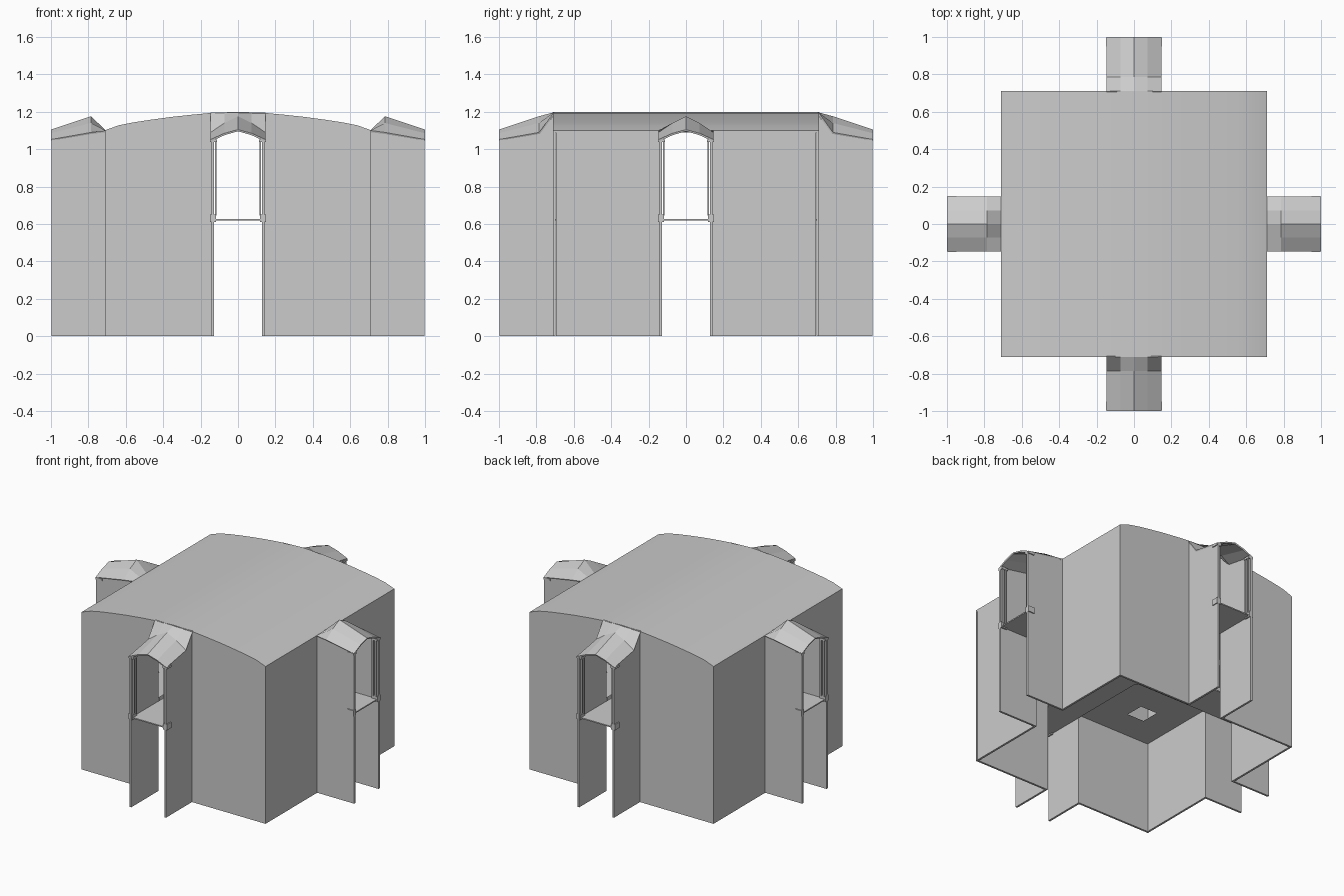
import bpy, bmesh, math
from mathutils import Matrix

if "Cube" in bpy.data.objects:
    bpy.data.objects.remove(bpy.data.objects["Cube"])

mat = bpy.data.materials.new("plain grey")
mat.diffuse_color = (0.6, 0.6, 0.6, 1)
mat.use_nodes = True
mat.node_tree.nodes["Principled BSDF"].inputs["Base Color"].default_value = mat.diffuse_color

H = 0.712      # half width of the main block
G = 0.142      # half width of each passage
T = 0.014      # wall thickness
FLOOR = 0.62   # raised floor height


def finish(name, bm, turn=0, smooth=False):
    bm.transform(Matrix.Rotation(turn * math.pi / 2, 4, 'Z'))
    me = bpy.data.meshes.new(name)
    bm.to_mesh(me)
    bm.free()
    me.materials.append(mat)
    ob = bpy.data.objects.new(name, me)
    bpy.context.collection.objects.link(ob)
    if smooth:
        bpy.context.view_layer.objects.active = ob
        ob.select_set(True)
        bpy.ops.object.shade_smooth_by_angle(angle=math.radians(20))
        ob.select_set(False)
    return ob


def prism(name, pts, a, b, axis, turn=0, smooth=False):
    """Extrude a profile from a to b along x (profile y,z) or y (profile x,z)."""
    bm = bmesh.new()
    place = (lambda p, t: (t, p[0], p[1])) if axis == 'x' else (lambda p, t: (p[0], t, p[1]))
    lo = [bm.verts.new(place(p, a)) for p in pts]
    hi = [bm.verts.new(place(p, b)) for p in pts]
    n = len(pts)
    bm.faces.new(lo)
    bm.faces.new(hi)
    for i in range(n):
        j = (i + 1) % n
        bm.faces.new((lo[i], lo[j], hi[j], hi[i]))
    bmesh.ops.recalc_face_normals(bm, faces=bm.faces)
    return finish(name, bm, turn, smooth)


def box(name, x, y, z, turn=0):
    return prism(name, [(x[0], z[0]), (x[1], z[0]), (x[1], z[1]), (x[0], z[1])],
                 y[0], y[1], 'y', turn)


# Curved main roof, extruded front to back
half = [(G, 1.194), (0.25, 1.184), (0.36, 1.172), (0.47, 1.157),
        (0.56, 1.143), (0.64, 1.127), (H, 1.101)]
top = [(-x, z) for x, z in reversed(half)] + [(0, 1.2)] + half
prism("main_roof", top + [(x, z - 0.012) for x, z in reversed(top)], -H, H, 'y', smooth=True)

# Front and back walls follow the roof curve, side walls are plain
for s in (-1, 1):
    for d in (-1, 1):
        pts = [(s * G, 0), (s * H, 0)] + [(s * x, z - 0.006) for x, z in reversed(half)]
        prism("end_wall", pts, d * (H - T), d * H, 'y')
        box("side_wall", sorted((s * (H - T), s * H)), sorted((d * G, d * (H - T - 0.004))), (0, 1.1))

# Projecting bays on all four sides
for k in range(4):
    edge = 1.197 if k % 2 == 0 else 1.1
    # Bay roof: gable sections that blend into the main roof edge
    bm = bmesh.new()
    xs = (-0.146, -0.073, 0, 0.073, 0.146)
    sections = [(1.0, (1.052, 1.085, 1.105)),
                (0.785, (1.09, 1.14, 1.176)),
                (H - 0.004, (edge, edge, edge))]
    rows = []
    for y, (e, m, r) in sections:
        rows.append([bm.verts.new((x, y, z)) for x, z in zip(xs, (e, m, r, m, e))])
    for r0, r1 in zip(rows, rows[1:]):
        for i in range(4):
            bm.faces.new((r0[i], r1[i], r1[i + 1], r0[i + 1]))
    bmesh.ops.recalc_face_normals(bm, faces=bm.faces)
    if sum(f.normal.z for f in bm.faces) < 0:
        bmesh.ops.reverse_faces(bm, faces=bm.faces)
    roof = finish("bay_roof", bm, k)
    sol = roof.modifiers.new("thickness", 'SOLIDIFY')
    sol.thickness = 0.01
    sol.offset = -1

    # Bay floor
    box("bay_floor", (-G + T, G - T), (G, 0.99), (FLOOR, FLOOR + 0.008), k)

    for s in (-1, 1):
        # Bay side wall
        prism("bay_wall", [(H - T, 0), (0.998, 0), (0.998, 1.05), (0.785, 1.087), (H - T, edge - 0.008)],
              s * (G - T), s * G, 'x', k)
        # Slim posts at the opening, with feet and caps
        for y in (0.955, 0.978):
            box("opening_post", sorted((s * 0.114, s * 0.124)), (y, y + 0.01), (0.645, 1.05), k)
        box("post_foot", sorted((s * 0.118, s * 0.149)), (0.95, 0.997), (0.612, 0.652), k)
        box("post_cap", sorted((s * 0.112, s * 0.149)), (0.95, 0.997), (1.038, 1.053), k)

# Middle of the crossing floor
box("crossing_floor", (-G, G), (-G, G), (FLOOR, FLOOR + 0.008))

# Corner floor panels, each with a square hole
for k in range(4):
    bm = bmesh.new()
    c = (G, 0.36, 0.49, H - T)
    v = [[bm.verts.new((x, y, FLOOR + 0.02)) for y in c] for x in c]
    for i in range(3):
        for j in range(3):
            if (i, j) != (1, 1):
                bm.faces.new((v[i][j], v[i + 1][j], v[i + 1][j + 1], v[i][j + 1]))
    finish("corner_floor", bm, k)
